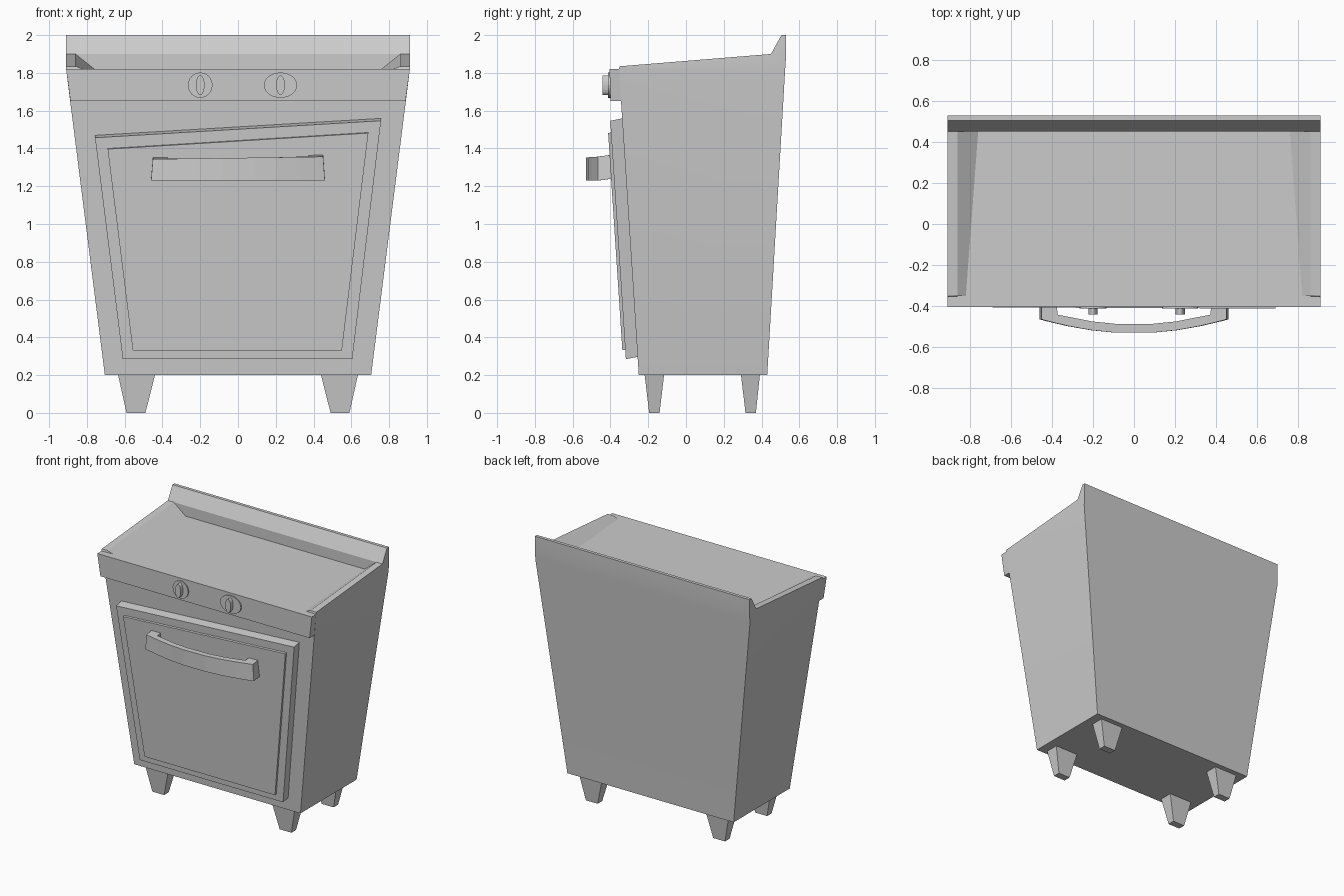
import bpy, bmesh, math

if "Cube" in bpy.data.objects:
    bpy.data.objects.remove(bpy.data.objects["Cube"])


def finish(name, bm):
    bmesh.ops.recalc_face_normals(bm, faces=bm.faces)
    mesh = bpy.data.meshes.new(name)
    bm.to_mesh(mesh)
    bm.free()
    ob = bpy.data.objects.new(name, mesh)
    bpy.context.collection.objects.link(ob)
    return ob


def loft(name, rings):
    """Closed solid through rings of equal point count."""
    bm = bmesh.new()
    vs = [[bm.verts.new(p) for p in r] for r in rings]
    n = len(vs[0])
    for a, b in zip(vs, vs[1:]):
        for i in range(n):
            j = (i + 1) % n
            bm.faces.new((a[i], a[j], b[j], b[i]))
    bm.faces.new(vs[0][::-1])
    bm.faces.new(vs[-1])
    return finish(name, bm)


def rect(x0, x1, y0, y1, z):
    return [(x0, y0, z), (x1, y0, z), (x1, y1, z), (x0, y1, z)]


# Body: right half points, mirrored, with recessed top, side rims and backsplash
half = [(.705, -.25, .2), (.705, .43, .2), (.91, -.355, 1.82), (.91, .525, 1.82),
        (.91, -.35, 1.835), (.86, -.35, 1.835), (.82, -.35, 1.82),
        (.91, .45, 1.9), (.86, .45, 1.9), (.76, .45, 1.82),
        (.91, .505, 2), (.91, .53, 2), (.91, .53, 1.89)]
bm = bmesh.new()
R = [bm.verts.new(p) for p in half]
L = [bm.verts.new((-x, y, z)) for x, y, z in half]
for S in (R, L):
    for f in ((0, 1, 3, 2), (2, 3, 12, 11, 10, 7, 4), (4, 7, 8, 5), (5, 8, 9, 6), (2, 4, 5, 6)):
        bm.faces.new([S[i] for i in f])
# faces spanning from the right side to the left
for chain in ((0, 1), (0, 2), (2, 6), (6, 9), (9, 8, 7), (7, 10), (10, 11), (11, 12), (12, 3), (3, 1)):
    bm.faces.new([R[i] for i in chain] + [L[i] for i in reversed(chain)])
body = finish("oven_body", bm)
body.select_set(True)
bpy.context.view_layer.objects.active = body
bpy.ops.object.shade_smooth_by_angle(angle=math.radians(30))
body.select_set(False)

# Control panel
loft("control_panel", [rect(-.887, .887, -.40, -.33, 1.65), rect(-.91, .91, -.405, -.345, 1.82)])


# Door, lying on the sloped body front
def door_slab(name, outline, back, front):
    def ring(off, dz):
        return [(x, -.25 - .0655 * (z - .2) - off, z + dz) for x, z in outline]
    loft(name, [ring(back, 0), ring(front, -.012 * (front - back) / .06)])


door_slab("door_frame", [(-.61, .298), (.605, .298), (.757, 1.56), (-.757, 1.47)], -.005, .062)
door_slab("door_panel", [(-.557, .337), (.55, .337), (.69, 1.487), (-.69, 1.402)], .05, .078)

# Handle: bowed bar with two end posts, slightly skewed
outer = [(.46, -.385), (.46, -.465), (.435, -.472), (.33, -.497), (.21, -.518), (.09, -.53)]
inner = [(.09, -.487), (.21, -.475), (.38, -.442), (.385, -.385)]
outline = ([(-x, y) for x, y in outer] + [(x, y) for x, y in reversed(outer)]
           + [(x, y) for x, y in reversed(inner)] + [(-x, y) for x, y in inner])
loft("door_handle", [
    [(x, y, 1.23 + max(0, y + .46) * .15) for x, y in outline],
    [(x * .98, y, 1.35 + .014 * x + max(0, y + .46) * .15) for x, y in outline]])


# Knobs: flat dial with an oval grip
def disc(cx, cz, rx, rz, y, n=24):
    return [(cx + rx * math.cos(2 * math.pi * i / n), y, cz + rz * math.sin(2 * math.pi * i / n))
            for i in range(n)]


for side, cx, rx in (("left", -.2, .065), ("right", .225, .088)):
    loft(side + "_knob_dial", [disc(cx, 1.735, rx, .067, y) for y in (-.39, -.413)])
    loft(side + "_knob_grip", [disc(cx, 1.735, .023, .052, y) for y in (-.40, -.442)])

# Tapered legs
for side, s in (("left", -1), ("right", 1)):
    for end, t0, t1, b0, b1 in (("front", -.22, -.115, -.195, -.14), ("back", .29, .392, .315, .37)):
        loft(f"{end}_{side}_leg", [rect(s * .49, s * .59, b0, b1, 0),
                                   rect(s * .437, s * .637, t0, t1, .21)])
